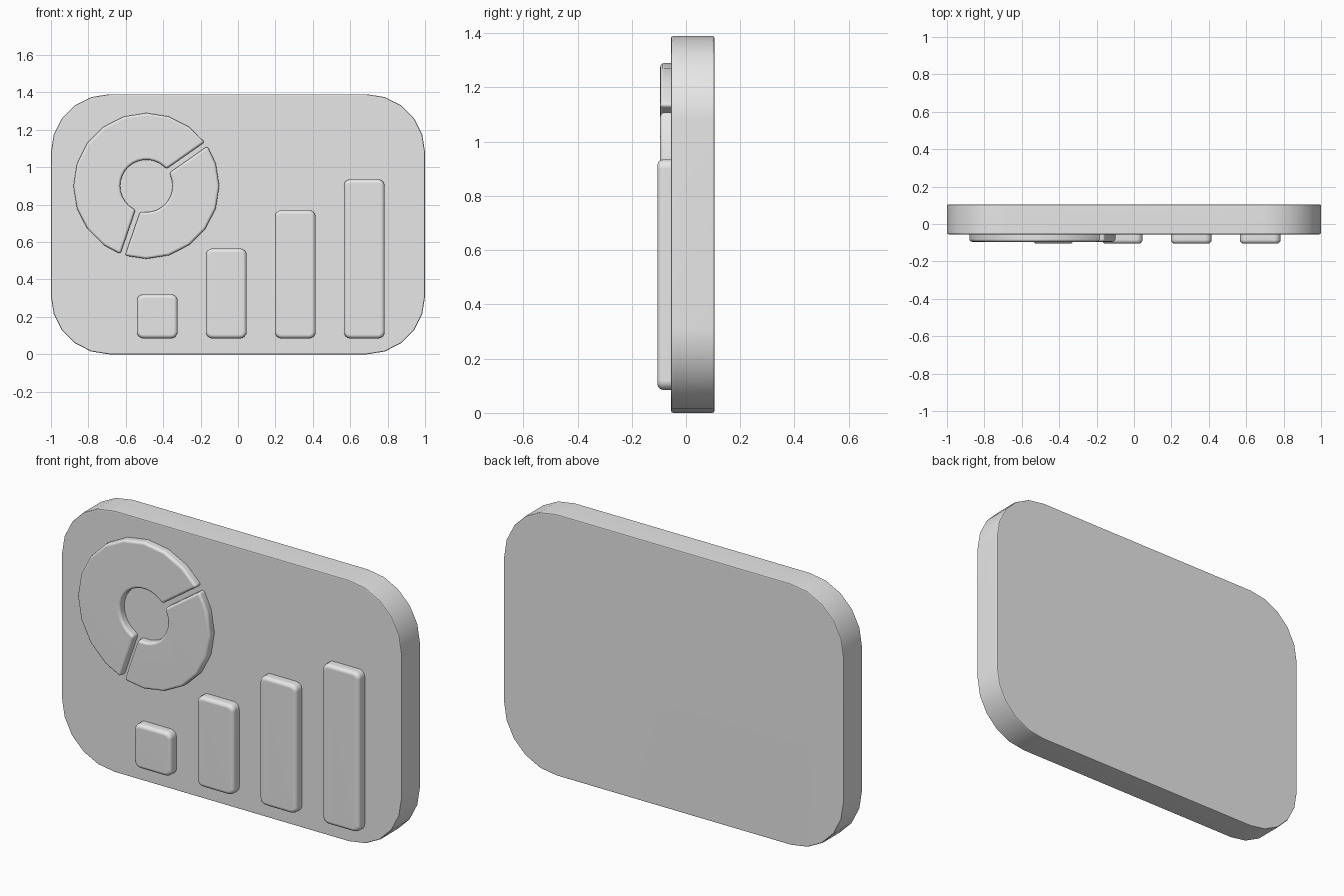
import bpy, bmesh, math

cube = bpy.data.objects.get("Cube")
if cube:
    bpy.data.objects.remove(cube, do_unlink=True)

grey = bpy.data.materials.new("light_grey")
grey.use_nodes = True
grey.diffuse_color = (0.8, 0.8, 0.8, 1)
grey.node_tree.nodes["Principled BSDF"].inputs["Base Color"].default_value = (0.8, 0.8, 0.8, 1)

BOARD_FRONT = -0.055
EMBED = 0.03  # how far raised parts sink into the board


def rounded_rect(x0, x1, z0, z1, radius, steps):
    """Outline of a rectangle with arc corners."""
    corners = [(x1 - radius, z1 - radius), (x0 + radius, z1 - radius),
               (x0 + radius, z0 + radius), (x1 - radius, z0 + radius)]
    points = []
    for quarter, (cx, cz) in enumerate(corners):
        for i in range(steps + 1):
            a = math.pi / 2 * (quarter + i / steps)
            points.append((cx + radius * math.cos(a), cz + radius * math.sin(a)))
    return points


def arc(cx, cz, radius, start, end, step, half_gap):
    """Arc between two rays, kept half a gap away from each ray."""
    trim = math.degrees(math.asin(half_gap / radius))
    start, end = start + trim, end - trim
    angles = [start]
    angles += [a for a in range(0, 720, step) if start + 3 < a < end - 3]
    angles.append(end)
    return [(cx + radius * math.cos(math.radians(a)),
             cz + radius * math.sin(math.radians(a))) for a in angles]


def plate(name, outline, front, back, bevel, segments):
    """Extrude an outline along y and round its sharp edges."""
    bm = bmesh.new()
    face = bm.faces.new([bm.verts.new((x, front, z)) for x, z in outline])
    extruded = bmesh.ops.extrude_face_region(bm, geom=[face], use_keep_orig=True)
    moved = [v for v in extruded["geom"] if isinstance(v, bmesh.types.BMVert)]
    bmesh.ops.translate(bm, verts=moved, vec=(0, back - front, 0))
    bmesh.ops.recalc_face_normals(bm, faces=bm.faces)
    sharp = [e for e in bm.edges if e.calc_face_angle(0) > 1]
    bmesh.ops.bevel(bm, geom=sharp, offset=bevel, offset_type='OFFSET',
                    segments=segments, profile=0.5, affect='EDGES')
    mesh = bpy.data.meshes.new(name)
    bm.to_mesh(mesh)
    bm.free()
    mesh.materials.append(grey)
    obj = bpy.data.objects.new(name, mesh)
    bpy.context.collection.objects.link(obj)
    bpy.ops.object.select_all(action='DESELECT')
    obj.select_set(True)
    bpy.context.view_layer.objects.active = obj
    bpy.ops.object.shade_smooth_by_angle(angle=math.radians(40))
    normals = obj.modifiers.new("flat_face_normals", 'WEIGHTED_NORMAL')
    normals.keep_sharp = True
    return obj


# Backing board
plate("board", rounded_rect(-1, 1, 0, 1.39, 0.31, 5), BOARD_FRONT, 0.105, 0.008, 2)

# Split ring chart
CX, CZ = -0.49, 0.90
for name, start, end in (("ring_large_piece", 35, 251), ("ring_small_piece", 251, 395)):
    outer = arc(CX, CZ, 0.39, start, end, 18, 0.013)
    inner = arc(CX, CZ, 0.14, start, end, 12, 0.013)
    plate(name, outer + inner[::-1], -0.095, BOARD_FRONT + EMBED, 0.014, 3)

# Rising bars
for i, top in enumerate((0.32, 0.565, 0.77, 0.935)):
    x = -0.432 + i * 0.369
    plate(f"bar_{i + 1}", rounded_rect(x - 0.109, x + 0.109, 0.085, top, 0.034, 4),
          -0.105, BOARD_FRONT + EMBED, 0.02, 3)
